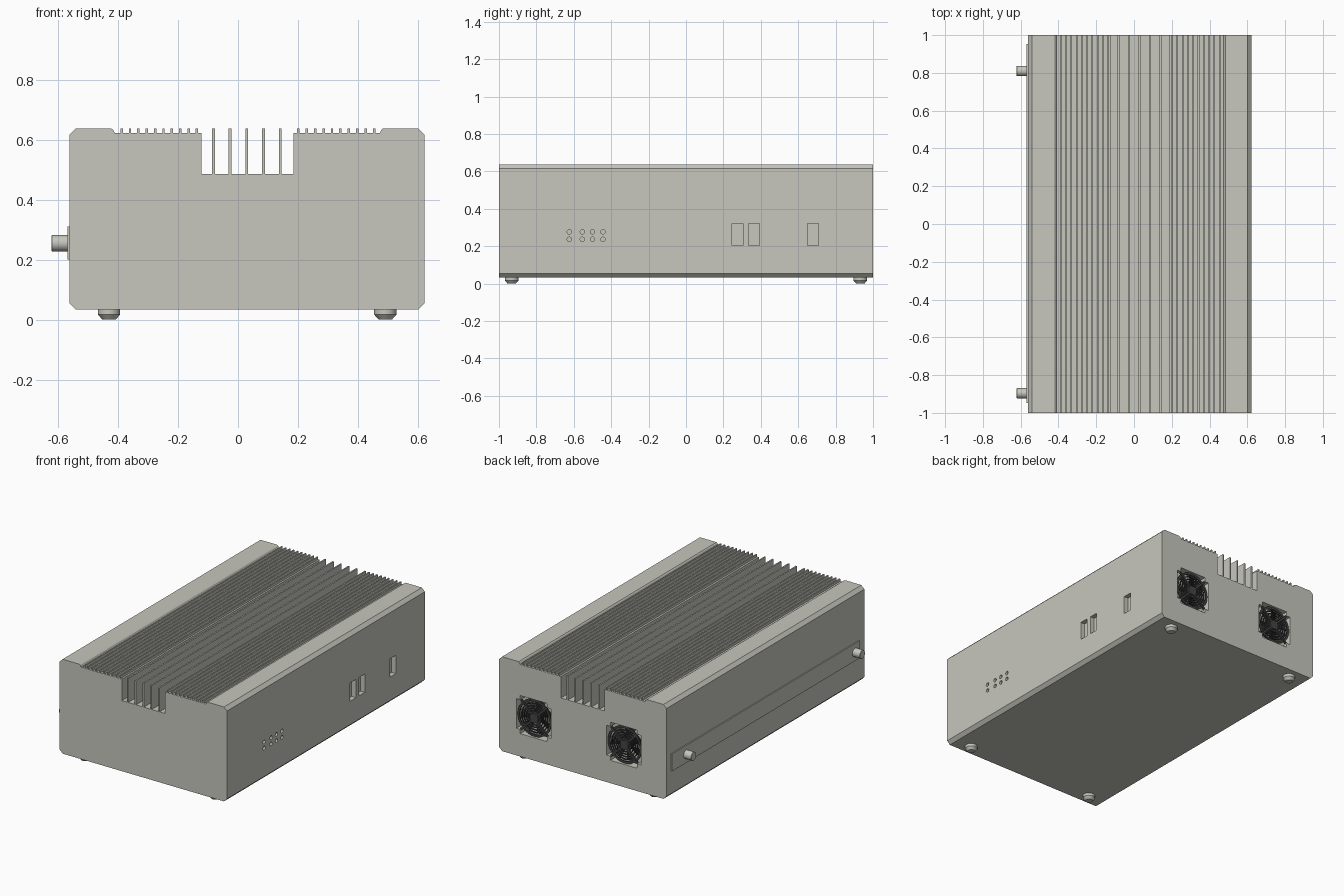
import bpy, bmesh, math
from mathutils import Matrix, Vector

if "Cube" in bpy.data.objects:
    bpy.data.objects.remove(bpy.data.objects["Cube"])


def material(name, col):
    m = bpy.data.materials.new(name)
    m.diffuse_color = (*col, 1)
    m.use_nodes = True
    m.node_tree.nodes["Principled BSDF"].inputs["Base Color"].default_value = m.diffuse_color
    return m


GREY = material("warm grey metal", (0.57, 0.57, 0.515))
DARK = material("dark fan plastic", (0.06, 0.06, 0.06))


def finish(name, bm, mat=GREY):
    bmesh.ops.recalc_face_normals(bm, faces=bm.faces)
    me = bpy.data.meshes.new(name)
    bm.to_mesh(me)
    bm.free()
    me.materials.append(mat)
    ob = bpy.data.objects.new(name, me)
    bpy.context.collection.objects.link(ob)
    bpy.ops.object.select_all(action='DESELECT')
    ob.select_set(True)
    bpy.context.view_layer.objects.active = ob
    bpy.ops.object.shade_smooth_by_angle(angle=math.radians(30))
    return ob


def prism(bm, pts, y0, y1, m=Matrix()):
    """Extrude an (x, z) outline from y0 to y1."""
    a = [bm.verts.new(m @ Vector((x, y0, z))) for x, z in pts]
    b = [bm.verts.new(m @ Vector((x, y1, z))) for x, z in pts]
    bm.faces.new(a)
    bm.faces.new(b[::-1])
    for i in range(len(pts)):
        j = (i + 1) % len(pts)
        bm.faces.new((a[i], a[j], b[j], b[i]))


def box(bm, x0, x1, y0, y1, z0, z1, m=Matrix()):
    prism(bm, [(x0, z0), (x1, z0), (x1, z1), (x0, z1)], y0, y1, m)


def lathe(bm, prof, m, seg=32, ring=False):
    """Turn an (r, h) profile about z; ring closes the profile on itself."""
    loops = [[bm.verts.new(m @ Vector((r * math.cos(t), r * math.sin(t), h)))
              for t in (2 * math.pi * k / seg for k in range(seg))] for r, h in prof]
    for i in range(len(prof) if ring else len(prof) - 1):
        p, q = loops[i], loops[(i + 1) % len(prof)]
        for k in range(seg):
            n = (k + 1) % seg
            bm.faces.new((p[k], p[n], q[n], q[k]))
    if not ring:
        bm.faces.new(loops[0])
        bm.faces.new(loops[-1])


def fins(xs, base, w):
    return [p for x in xs for p in ((x - w, base), (x - w, TOP), (x + w, TOP), (x + w, base))]


# Case: one extruded section including chamfers, heat-sink fins and channel
TOP, LOW, DEEP = 0.638, 0.622, 0.485
L, R, BOT, C = -0.562, 0.622, 0.034, 0.021
outline = [(L + C, BOT), (L, BOT + C), (L, TOP - C), (L + C, TOP),
           (-0.424, TOP), (-0.416, TOP - 0.005), (-0.411, LOW)]
outline += fins([-0.388 + 0.0279 * i for i in range(10)], LOW, 0.004)
outline += [(-0.122, LOW), (-0.122, DEEP)]
outline += fins([-0.082 + 0.0556 * i for i in range(5)], DEEP, 0.0045)
outline += [(0.185, DEEP), (0.185, LOW)]
outline += fins([0.201 + 0.0281 * i for i in range(10)], LOW, 0.004)
outline += [(0.473, LOW), (0.478, TOP - 0.005), (0.484, TOP),
            (R - C, TOP), (R, TOP - C), (R, BOT + C), (R - C, BOT)]
bm = bmesh.new()
prism(bm, outline, -1, 1)
case = finish("case", bm)

# Cutter: side ports, indicator holes and fan openings
FANS, FZ = (-0.26, 0.378), 0.302
H, N = 0.122, 0.095
bm = bmesh.new()
for y0, y1 in ((0.246, 0.304), (0.335, 0.393), (0.65, 0.708)):
    box(bm, R - 0.03, R + 0.02, y0, y1, 0.205, 0.322)
for y in (-0.624, -0.554, -0.5, -0.444):
    for z in (0.237, 0.277):
        lathe(bm, [(0.012, -0.03), (0.012, 0.02)],
              Matrix.Translation((R, y, z)) @ Matrix.Rotation(math.pi / 2, 4, 'Y'), 20)
notched = [(-N, -H), (N, -H), (N, -N), (H, -N), (H, N), (N, N),
           (N, H), (-N, H), (-N, N), (-H, N), (-H, -N), (-N, -N)]
for fx in FANS:
    prism(bm, [(fx + x, FZ + z) for x, z in notched], 0.95, 1.02)
cutter = finish("opening_cutter", bm)
cutter.hide_render = True
mod = case.modifiers.new("openings", 'BOOLEAN')
mod.operation, mod.solver, mod.object = 'DIFFERENCE', 'EXACT', cutter
bpy.context.view_layer.objects.active = case
bpy.ops.object.modifier_apply(modifier=mod.name)
bpy.data.objects.remove(cutter)
case.data.shade_flat()

# Fans: guard rings, diagonal struts, hub and tilted blades
for side, fx in zip(("left", "right"), FANS):
    m = Matrix.Translation((fx, 1, FZ)) @ Matrix.Rotation(-math.pi / 2, 4, 'X')
    bm = bmesh.new()
    for r, w in ((0.112, 0.007), (0.092, 0.003), (0.076, 0.003), (0.06, 0.003), (0.045, 0.003)):
        lathe(bm, [(r - w, -0.016), (r + w, -0.016), (r + w, -0.008), (r - w, -0.008)], m, 40, True)
    lathe(bm, [(0.03, -0.014), (0.03, -0.002)], m, 32)
    for k in range(4):
        t = Matrix.Translation((fx, 0, FZ)) @ Matrix.Rotation(math.pi / 4 + k * math.pi / 2, 4, 'Y')
        box(bm, 0.025, 0.132, 0.986, 0.998, -0.006, 0.006, t)
    finish(side + "_fan_guard", bm, DARK)
    bm = bmesh.new()
    lathe(bm, [(0.04, -0.05), (0.04, -0.02)], m, 32)
    for k in range(7):
        t = (Matrix.Translation((fx, 0.966, FZ)) @ Matrix.Rotation(k * math.tau / 7, 4, 'Y')
             @ Matrix.Rotation(math.radians(20), 4, 'X'))
        prism(bm, [(0.036, -0.014), (0.108, -0.034), (0.108, 0.034), (0.036, 0.014)], -0.0015, 0.0015, t)
    finish(side + "_fan_blades", bm, DARK)

# Side plate with two knobs
bm = bmesh.new()
box(bm, L - 0.007, L + 0.002, -0.947, 0.952, 0.2, 0.311)
finish("side_plate", bm)
for name, y in (("front_knob", -0.896), ("back_knob", 0.81)):
    bm = bmesh.new()
    lathe(bm, [(0.027, 0), (0.027, 0.053), (0.025, 0.055)],
          Matrix.Translation((L - 0.005, y, 0.255)) @ Matrix.Rotation(-math.pi / 2, 4, 'Y'))
    finish(name, bm)

# Tapered feet
for fb, y in (("front", -0.932), ("back", 0.932)):
    for lr, x in (("left", -0.43), ("right", 0.491)):
        bm = bmesh.new()
        lathe(bm, [(0.022, 0), (0.037, 0.017), (0.037, 0.036)], Matrix.Translation((x, y, 0)))
        finish(f"{fb}_{lr}_foot", bm)
